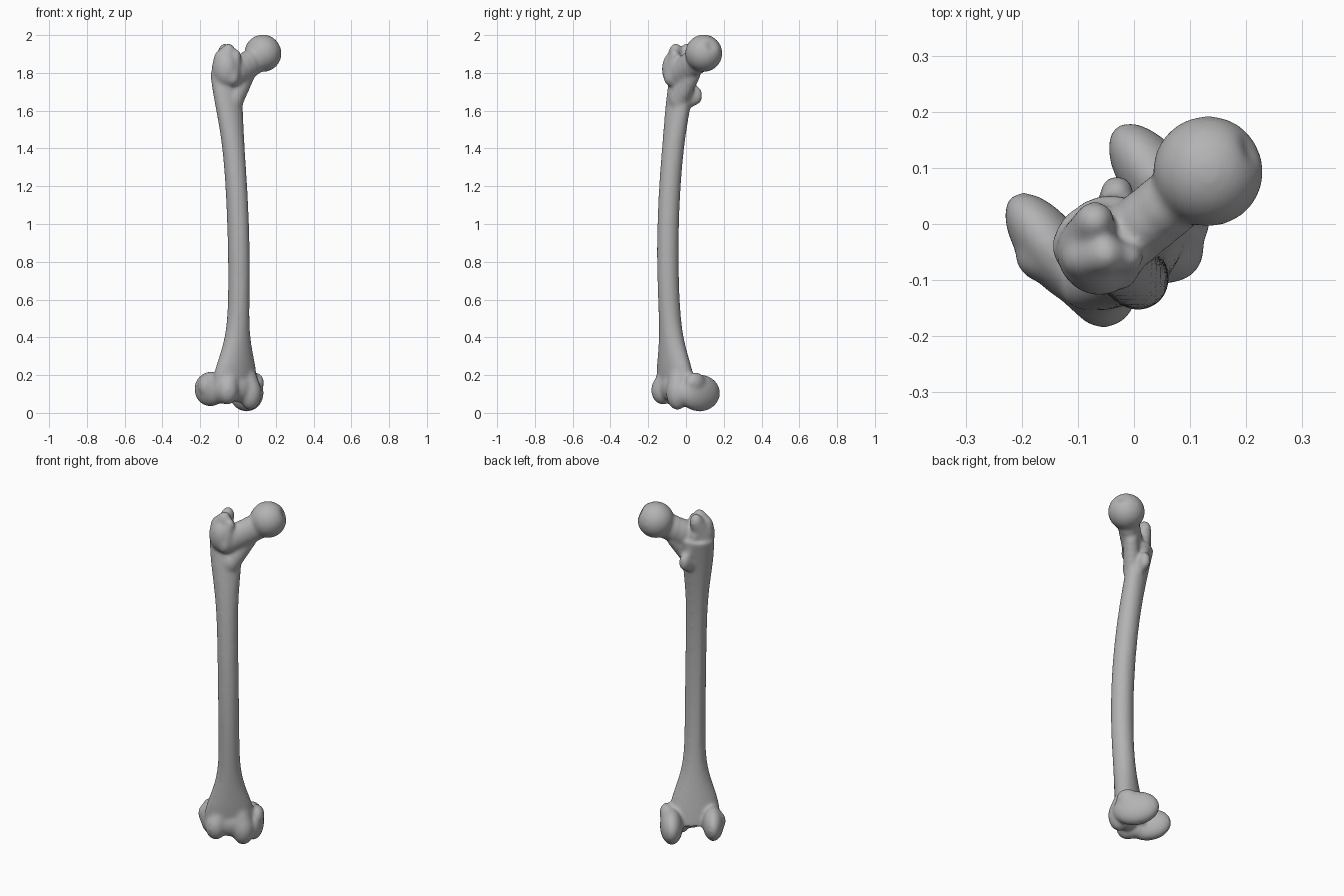
import bpy, bmesh, math
from mathutils import Matrix, Vector

cube = bpy.data.objects.get("Cube")
if cube:
    bpy.data.objects.remove(cube, do_unlink=True)

# The medial axis of the bone lies between +x and +y
turn = Matrix.Rotation(math.atan2(3, 4), 4, "Z")
bm = bmesh.new()

# One unit ball, copied for every rounded part
ball = bmesh.new()
bmesh.ops.create_uvsphere(ball, u_segments=28, v_segments=16, radius=1)
ball.verts.index_update()
ball_points = [vert.co.copy() for vert in ball.verts]
ball_faces = [[vert.index for vert in face.verts] for face in ball.faces]
ball.free()


def bell(value, middle, width):
    """Smooth bump that is one at the middle and fades to zero."""
    return math.exp(-((value - middle) / width) ** 2)


def blob(center, medial, posterior, up):
    """Ellipsoid with half sizes along the axes of the bone."""
    matrix = Matrix.Translation(center) @ turn @ Matrix.Diagonal((medial, posterior, up, 1))
    verts = [bm.verts.new(matrix @ point) for point in ball_points]
    for face in ball_faces:
        bm.faces.new([verts[index] for index in face])
    return verts


def limb(start, end, start_radius, end_radius, tall=1.3, steps=5):
    """Tapered chain of upright ellipsoids bridging two points."""
    start, end = Vector(start), Vector(end)
    for step in range(steps + 1):
        t = step / steps
        radius = start_radius + (end_radius - start_radius) * t
        blob(start.lerp(end, t), radius, radius, radius * tall)


def shaft_ring(z, sides=40):
    """Oval section of the bowed shaft, with a ridge along the back."""
    knee_flare = bell(z, .15, .2)
    hip_flare = bell(z, 1.75, .25)
    medial = .056 + .08 * knee_flare + .03 * hip_flare
    posterior = .058 + .015 * knee_flare
    center = Vector((.006 - .07 * (z - .75) ** 2, .09 * (z - .85) ** 2 - .096, z))
    ring = []
    for side in range(sides):
        angle = math.tau * side / sides
        ridge = 1 + .14 * bell(z, 1, .5) * bell(angle, math.radians(113), .35)
        point = Vector((medial * math.cos(angle), posterior * math.sin(angle), 0))
        ring.append(bm.verts.new(center + turn @ (point * ridge)))
    return ring


# Shaft: a closed tube of sections
rings = [shaft_ring(.1 + .05 * step) for step in range(35)]
for lower, upper in zip(rings, rings[1:]):
    for side in range(len(lower)):
        bm.faces.new((lower[side - 1], lower[side], upper[side], upper[side - 1]))
bm.faces.new(rings[0][::-1])
bm.faces.new(rings[-1])

# Ball head with a small pit facing inward
head_center = Vector((.132, .094, 1.904))
head_radius = .099
pit = head_center + Vector((2, 1, 1)).normalized() * head_radius
for vert in blob(head_center, head_radius, head_radius, head_radius):
    depth = .2 * bell((vert.co - pit).length, 0, .022)
    vert.co = vert.co.lerp(head_center, depth)

# Neck, with a lower buttress running into the shaft
limb(start=(-.03, -.04, 1.79), end=(.11, .075, 1.88), start_radius=.06, end_radius=.06)
limb(start=(-.02, -.04, 1.66), end=(.05, .035, 1.79), start_radius=.05, end_radius=.04)

# Greater trochanter: body, hooked rear tip, top and front ridge
blob((-.068, -.055, 1.82), medial=.068, posterior=.076, up=.1)
limb(start=(-.08, -.03, 1.84), end=(-.07, .005, 1.91), start_radius=.05, end_radius=.036)
limb(start=(-.09, -.06, 1.87), end=(-.05, -.055, 1.91), start_radius=.04, end_radius=.036)
limb(start=(-.03, -.08, 1.78), end=(-.01, -.06, 1.89), start_radius=.04, end_radius=.027)

# Lesser trochanter and the crest that joins it to the greater one
limb(start=(-.035, 0, 1.67), end=(-.03, .057, 1.68), start_radius=.04, end_radius=.03, tall=1.6)
limb(start=(-.035, .04, 1.69), end=(-.075, 0, 1.86), start_radius=.025, end_radius=.03)

# Inner and outer condyles reaching backward
inner_condyle = (.045, .072, .105)
outer_condyle = (-.146, -.045, .126)
blob(inner_condyle, medial=.062, posterior=.128, up=.098)
blob(outer_condyle, medial=.057, posterior=.12, up=.092)

# Kneecap groove: outer and inner lips, each fading up into the shaft
outer_lip = (-.055, -.127, .12)
inner_lip = (.065, -.045, .105)
limb(outer_condyle, outer_lip, start_radius=.055, end_radius=.058)
limb(outer_lip, end=(-.04, -.09, .2), start_radius=.058, end_radius=.05)
limb(inner_lip, end=(.04, -.04, .2), start_radius=.06, end_radius=.05, tall=1.5)
blob((.01, -.06, .135), medial=.1, posterior=.065, up=.08)

# Bumps on the outer sides of the knee end
blob((-.17, -.06, .14), medial=.04, posterior=.045, up=.055)
blob((.09, .05, .16), medial=.04, posterior=.06, up=.055)

mesh = bpy.data.meshes.new("thigh_bone")
bm.to_mesh(mesh)
bm.free()
bone = bpy.data.objects.new("thigh_bone", mesh)
bpy.context.collection.objects.link(bone)

# Fuse the parts into one skin and soften the joins
fuse = bone.modifiers.new("fuse", "REMESH")
fuse.mode = "VOXEL"
fuse.voxel_size = .008
fuse.use_smooth_shade = True
soften = bone.modifiers.new("soften", "SMOOTH")
soften.factor = .5
soften.iterations = 18

# Plain grey bone colour
grey = (.45, .45, .45, 1)
material = bpy.data.materials.new("bone_grey")
material.use_nodes = True
material.diffuse_color = grey
material.node_tree.nodes["Principled BSDF"].inputs["Base Color"].default_value = grey
mesh.materials.append(material)
